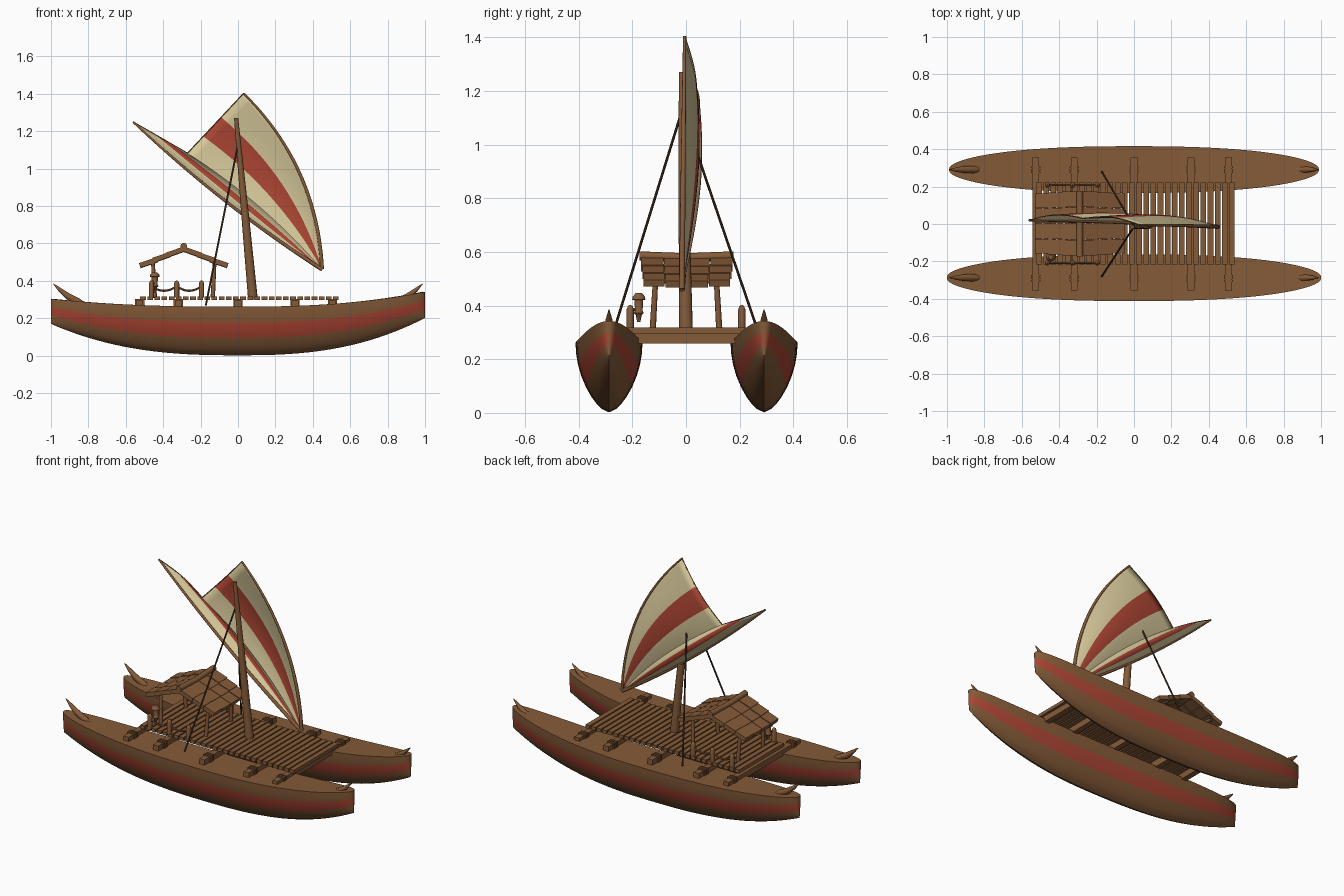
import bpy, bmesh, math
from mathutils import Vector, Matrix

cube = bpy.data.objects.get("Cube")
if cube:
    bpy.data.objects.remove(cube, do_unlink=True)


def material(name, rgb):
    m = bpy.data.materials.new(name)
    m.use_nodes = True
    m.diffuse_color = (*rgb, 1)
    m.node_tree.nodes["Principled BSDF"].inputs["Base Color"].default_value = (*rgb, 1)
    return m


WOOD = material("brown wood", (0.235, 0.105, 0.04))
RED = material("faded red", (0.41, 0.06, 0.033))
CREAM = material("cream cloth", (0.69, 0.59, 0.33))
ROPE = material("dark rope", (0.08, 0.042, 0.02))


def finish(name, bm, mats, smooth=True):
    """Turn a bmesh into a named, shaded object."""
    bmesh.ops.recalc_face_normals(bm, faces=bm.faces)
    me = bpy.data.meshes.new(name)
    bm.to_mesh(me)
    bm.free()
    for m in mats:
        me.materials.append(m)
    if smooth:
        me.shade_smooth()
        me.set_sharp_from_angle(angle=math.radians(40))
    ob = bpy.data.objects.new(name, me)
    bpy.context.collection.objects.link(ob)
    return ob


def box(name, centre, size, tilt=0, mat=WOOD):
    """Box, tilted about the y axis."""
    bm = bmesh.new()
    mtx = (Matrix.Translation(centre) @ Matrix.Rotation(tilt, 4, 'Y')
           @ Matrix.Diagonal((*size, 1)))
    bmesh.ops.create_cube(bm, size=1, matrix=mtx)
    return finish(name, bm, [mat], False)


def tube(name, points, radii, mat=WOOD, sides=10):
    """Round bar that follows points, with a radius at each point."""
    pts = [Vector(p) for p in points]
    if not isinstance(radii, (list, tuple)):
        radii = [radii] * len(pts)
    turn = (pts[-1] - pts[0]).to_track_quat('Z', 'Y')
    bm = bmesh.new()
    rings = []
    for p, r in zip(pts, radii):
        angles = [2 * math.pi * k / sides for k in range(sides)]
        rings.append([bm.verts.new(p + turn @ Vector((r * math.cos(a), r * math.sin(a), 0)))
                      for a in angles])
    for a, b in zip(rings, rings[1:]):
        for k in range(sides):
            n = (k + 1) % sides
            bm.faces.new((a[k], a[n], b[n], b[k]))
    bm.faces.new(rings[0])
    bm.faces.new(rings[-1])
    return finish(name, bm, [mat])


# Hulls: stations along x, each a closed ring from gunwale to keel and back
LEVELS = [1, 0.84, 0.68, 0.52, 0.36, 0.22, 0.12, 0.05, 0]
STATIONS = 48


def hull(name, y0, half_length):
    bm = bmesh.new()
    rings = []
    for i in range(STATIONS + 1):
        x = -math.cos(math.pi * i / STATIONS)
        a = min(abs(x), 1)
        top = 0.262 + (0.08 if x > 0 else 0.042) * a ** 2.5
        low = 0.002 + (0.2 if x > 0 else 0.168) * a ** 2.6
        half = 0.006 + 0.119 * (1 - a ** 2.4) ** 0.55
        side = [(half * math.sin(f * math.pi / 2) ** 0.6, low + f * (top - low)) for f in LEVELS]
        outline = side + [(-w, z) for w, z in reversed(side[:-1])]
        rings.append([bm.verts.new((x * half_length, y0 + w, z)) for w, z in outline])
    n = len(rings[0])
    for r, s in zip(rings, rings[1:]):
        for j in range(n):
            k = (j + 1) % n
            face = bm.faces.new((r[j], r[k], s[k], s[j]))
            face.material_index = int(j in (2, 3, n - 5, n - 4))
    for r in (rings[0], rings[-1]):
        bm.faces.new(r)
    finish(name, bm, [WOOD, RED])
    # Curved horn on each end of the deck
    for end, label in ((-1, "stern"), (1, "bow")):
        path = [(0.82, 0.272), (0.86, 0.291), (0.91, 0.318), (0.95, 0.35), (0.987, 0.384)]
        tube(f"{name}_{label}_horn", [(end * x, y0, z) for x, z in path],
             [0.012, 0.02, 0.018, 0.012, 0.002])


hull("right_hull", -0.287, 1.0)
hull("left_hull", 0.291, 0.988)

# Crossbeams with rope lashings over each hull
for i, x in enumerate((-0.525, -0.32, 0, 0.305, 0.505)):
    box(f"crossbeam_{i}", (x, 0, 0.277), (0.036, 0.71, 0.038))
    for s in (-1, 1):
        for k in (-1, 0, 1):
            box(f"lashing_{i}_{s}_{k}", (x, s * 0.29 + k * 0.014, 0.278),
                (0.05, 0.008, 0.048))

# Deck planks
for i in range(28):
    box(f"deck_plank_{i}", (-0.508 + 0.0382 * i, 0.003, 0.307), (0.03, 0.44, 0.021))

# Shelter: leaning posts, eave beams, overlapping roof courses and ridge pole
for s in (-1, 1):
    for t in (-1, 1):
        tube(f"shelter_post_{s}_{t}",
             [(-0.29 + s * 0.155, t * 0.124, 0.31), (-0.29 + s * 0.165, t * 0.113, 0.505)],
             [0.012, 0.01])
    tube(f"eave_beam_{s}", [(-0.29 + s * 0.165, -0.15, 0.492),
                            (-0.29 + s * 0.165, 0.15, 0.492)], 0.01)
    for c, (dx, z, width) in enumerate(((0.045, 0.55, 0.345), (0.118, 0.522, 0.335),
                                        (0.188, 0.494, 0.325))):
        piece = width / 4
        for k in range(4):
            box(f"roof_board_{s}_{c}_{k}",
                (-0.29 + s * dx, 0.003 + (k - 1.5) * piece, z + 0.003 * abs(k - 1.5)),
                (0.098, piece - 0.003, 0.026), s * math.radians(19))
tube("ridge_pole", [(-0.29, -0.173, 0.585), (-0.29, 0, 0.578), (-0.29, 0.177, 0.585)], 0.018)

# Railing: round-topped posts joined by sagging ropes
RAIL_X = (-0.463, -0.328, -0.195)
for s in (-1, 1):
    y = s * 0.208
    for i, x in enumerate(RAIL_X):
        tube(f"rail_post_{s}_{i}", [(x, y, 0.31), (x, y, 0.385), (x, y, 0.396), (x, y, 0.402)],
             [0.014, 0.014, 0.01, 0.003])
    for i, (a, b) in enumerate(zip(RAIL_X, RAIL_X[1:])):
        path = [(a + (b - a) * k / 8, y, 0.372 - 0.1 * (k / 8) * (1 - k / 8)) for k in range(9)]
        tube(f"rail_rope_{s}_{i}", path, 0.006, sides=8)

# Lantern beside the railing
lantern = [(0.338, 0.006), (0.365, 0.012), (0.372, 0.02), (0.38, 0.015), (0.42, 0.017),
           (0.422, 0.026), (0.434, 0.024), (0.446, 0.012)]
tube("lantern", [(-0.445, -0.176, z) for z, r in lantern], [r for z, r in lantern])
tube("lantern_arm", [(-0.463, -0.208, 0.38), (-0.445, -0.176, 0.39)], 0.006, sides=8)

# Mast and stays
tube("mast", [(0.08, 0, 0.30), (0.035, -0.008, 0.785), (-0.01, -0.016, 1.27)],
     [0.026, 0.02, 0.011], sides=14)
for s, label in ((-1, "right"), (1, "left")):
    tube(f"{label}_stay", [(0.0, -0.014, 1.13), (-0.172, s * 0.28, 0.27)], 0.005, ROPE, 8)

# Claw sail: rays from the tack to a notched trailing edge
TACK = Vector((0.45, 0.46))
BOOM_TIP, NOTCH, PEAK = Vector((-0.56, 1.25)), Vector((-0.27, 1.083)), Vector((0.03, 1.403))


def sail_point(u, t):
    edge = BOOM_TIP.lerp(NOTCH, u * 2) if u < 0.5 else NOTCH.lerp(PEAK, u * 2 - 1)
    ray = edge - TACK
    out = Vector((ray.y, -ray.x)).normalized()
    p = TACK + ray * t + out * (0.13 * u - 0.03) * 4 * t * (1 - t)
    belly = 0.03 * math.sin(math.pi * u) + 0.028 * abs(math.sin(2 * math.pi * u))
    belly += 0.01 * (1 - u)
    y = -0.015 + t * (0.028 * (1 - u) + 0.01 * u) + belly * math.sin(t * math.pi * 0.75)
    return Vector((p.x, y, p.y))


ACROSS, ALONG = 50, 20
bm = bmesh.new()
grid = [[bm.verts.new(sail_point(i / ACROSS, 0.02 + 0.98 * j / ALONG)) for j in range(ALONG + 1)]
        for i in range(ACROSS + 1)]
for i in range(ACROSS):
    u = (i + 0.5) / ACROSS
    for j in range(ALONG):
        face = bm.faces.new((grid[i][j], grid[i + 1][j], grid[i + 1][j + 1], grid[i][j + 1]))
        face.material_index = int(0.2 < u < 0.36 or 0.64 < u < 0.8)
sail = finish("sail", bm, [CREAM, RED])
cloth = sail.modifiers.new("thickness", 'SOLIDIFY')
cloth.thickness = 0.003
cloth.offset = 0

# Spars along both edges of the sail, and a thin cord along the trailing edge
for u, label in ((0, "boom"), (1, "yard")):
    tube(label, [sail_point(u, j / 24) for j in range(25)],
         [0.011 - 0.005 * j / 24 for j in range(25)])
for a, label in ((0, "lower"), (0.5, "upper")):
    tube(f"{label}_leech_cord", [sail_point(a + k / 24, 1) for k in range(13)], 0.003, WOOD, 6)
